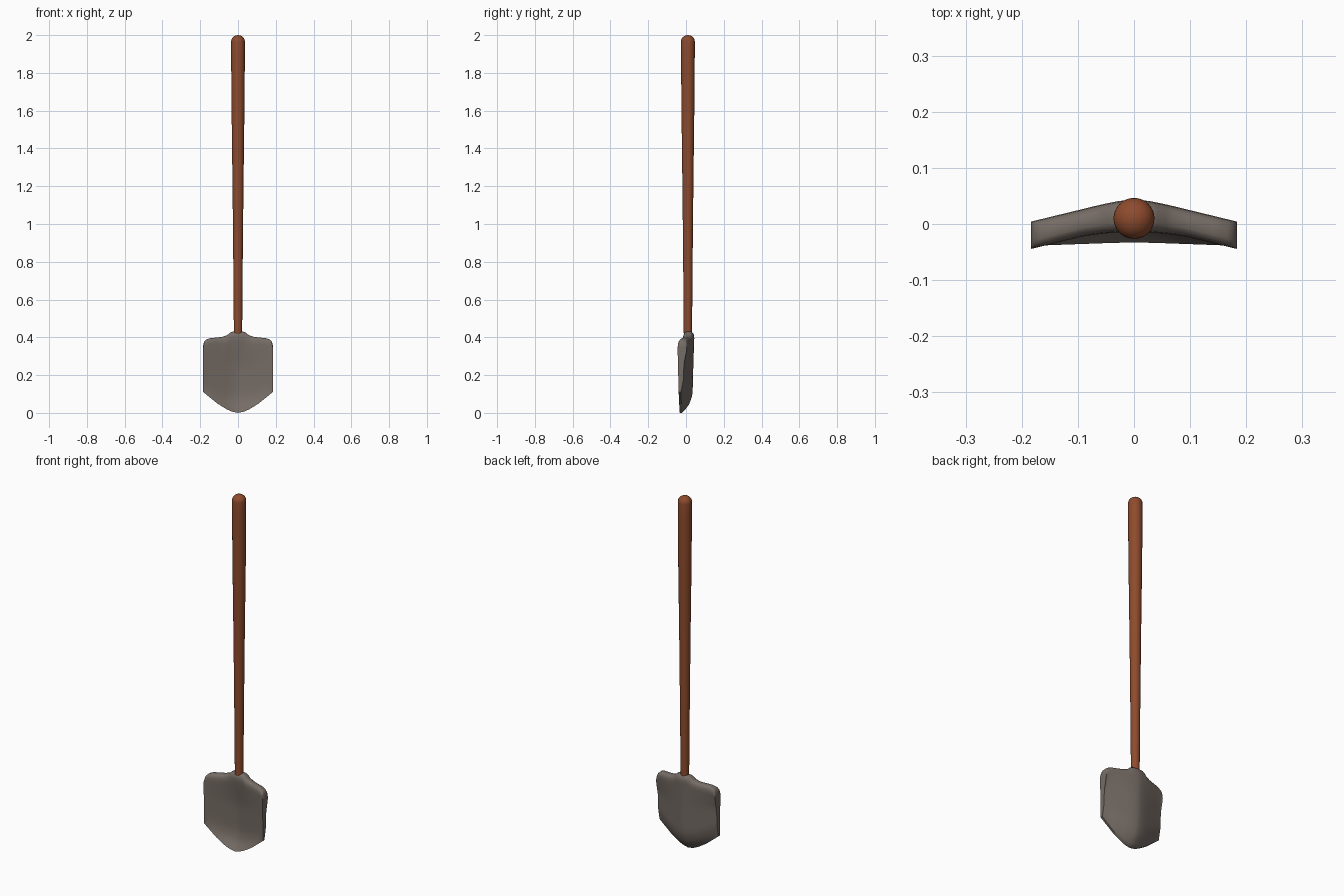
import bpy, bmesh, math

if "Cube" in bpy.data.objects:
    bpy.data.objects.remove(bpy.data.objects["Cube"])


def material(name, rgb):
    m = bpy.data.materials.new(name)
    m.diffuse_color = (*rgb, 1)
    m.use_nodes = True
    m.node_tree.nodes["Principled BSDF"].inputs["Base Color"].default_value = m.diffuse_color
    return m


def curve(points, v):
    """Linear interpolation through (position, value) points."""
    for (a, p), (b, q) in zip(points, points[1:]):
        if v <= b:
            return p + (q - p) * max(0, (v - a) / (b - a))
    return points[-1][1]


def finish(bm, name, mat):
    bmesh.ops.recalc_face_normals(bm, faces=bm.faces)
    mesh = bpy.data.meshes.new(name)
    bm.to_mesh(mesh)
    bm.free()
    ob = bpy.data.objects.new(name, mesh)
    bpy.context.collection.objects.link(ob)
    mesh.materials.append(mat)
    bpy.ops.object.select_all(action='DESELECT')
    ob.select_set(True)
    bpy.context.view_layer.objects.active = ob
    bpy.ops.object.shade_smooth_by_angle(angle=math.radians(50))
    return ob


wood = material("wood", (0.27, 0.07, 0.026))
steel = material("steel", (0.18, 0.15, 0.13))

# Handle: tapered round shaft with a domed end
profile = [(0.36, 0.021), (0.43, 0.022), (0.8, 0.025), (1.2, 0.029),
           (1.6, 0.034), (1.9, 0.0365), (1.967, 0.0365)]
for i in range(1, 6):
    a = math.pi / 2 * i / 6
    profile.append((1.967 + 0.033 * math.sin(a), 0.0365 * math.cos(a)))
SIDES = 32
bm = bmesh.new()
rings = []
for z, r in profile:
    rings.append([bm.verts.new((r * math.cos(math.tau * k / SIDES),
                                0.01 + r * math.sin(math.tau * k / SIDES), z))
                  for k in range(SIDES)])
for lo, hi in zip(rings, rings[1:]):
    for k in range(SIDES):
        n = (k + 1) % SIDES
        bm.faces.new((lo[k], lo[n], hi[n], hi[k]))
bm.faces.new(rings[0][::-1])
tip = bm.verts.new((0, 0.01, 2.0))
for k in range(SIDES):
    bm.faces.new((rings[-1][k], rings[-1][(k + 1) % SIDES], tip))
finish(bm, "handle", wood)

# Blade outline (by distance from centre) and its cross-sections (by height 0..1)
HALF = 0.184
top = [(0, 0.43), (0.03, 0.43), (0.042, 0.425), (0.055, 0.412), (0.085, 0.402),
       (0.15, 0.395), (0.17, 0.387), (0.179, 0.378), (HALF, 0.36)]
bottom = [(0, 0), (0.03, 0.006), (0.06, 0.019), (0.11, 0.05), (HALF, 0.11)]
thickness = [(0, 0.012), (0.25, 0.026), (0.6, 0.032), (0.88, 0.048), (1, 0.05)]
ridge = [(0, -0.021), (0.04, -0.004), (0.1, 0.015), (0.17, 0.028),
         (0.25, 0.035), (0.6, 0.039), (1, 0.045)]
wing_front = [(0, -0.039), (1, -0.045)]
spread = [(0, 0), (0.03, 0.08), (0.06, 0.24), (HALF, 1)]
lip = [(0, 1), (0.92, 1), (0.96, 0.92), (0.985, 0.72), (1, 0.4)]
heights = [0, .03, .06, .1, .14, .19, .25, .33, .42, .51, .6, .68, .76, .84,
           .89, .92, .94, .96, .975, .985, .993, 1]
COLS = 40


def section(x, t):
    """Front and back depth of the blade at one point."""
    ax = abs(x)
    th = curve(thickness, t)
    wing = curve(wing_front, t) + th
    s = curve(spread, ax)
    back = curve(ridge, t) * (1 - s) + wing * s
    # extra metal around the socket, fading down the blade
    socket = 0.012 * max(0, 1 - ax / 0.09) * max(0, (t - 0.5) / 0.5)
    front = back - th - socket
    mid, half = (front + back) / 2, (back - front) / 2 * curve(lip, t)
    return mid - half, mid + half


bm = bmesh.new()
front, rear = [], []
for i in range(COLS + 1):
    x = HALF * math.sin(math.pi * (i / COLS - 0.5))
    z0, z1 = curve(bottom, abs(x)), curve(top, abs(x))
    f, b = [], []
    for t in heights:
        yf, yb = section(x, t)
        z = z0 + (z1 - z0) * t
        f.append(bm.verts.new((x, yf, z)))
        b.append(bm.verts.new((x, yb, z)))
    front.append(f)
    rear.append(b)
last = len(heights) - 1
for i in range(COLS):
    for j in range(last):
        for g in (front, rear):
            bm.faces.new((g[i][j], g[i + 1][j], g[i + 1][j + 1], g[i][j + 1]))
    for j in (0, last):
        bm.faces.new((front[i][j], front[i + 1][j], rear[i + 1][j], rear[i][j]))
for i in (0, COLS):
    for j in range(last):
        bm.faces.new((front[i][j], front[i][j + 1], rear[i][j + 1], rear[i][j]))
finish(bm, "blade", steel)
